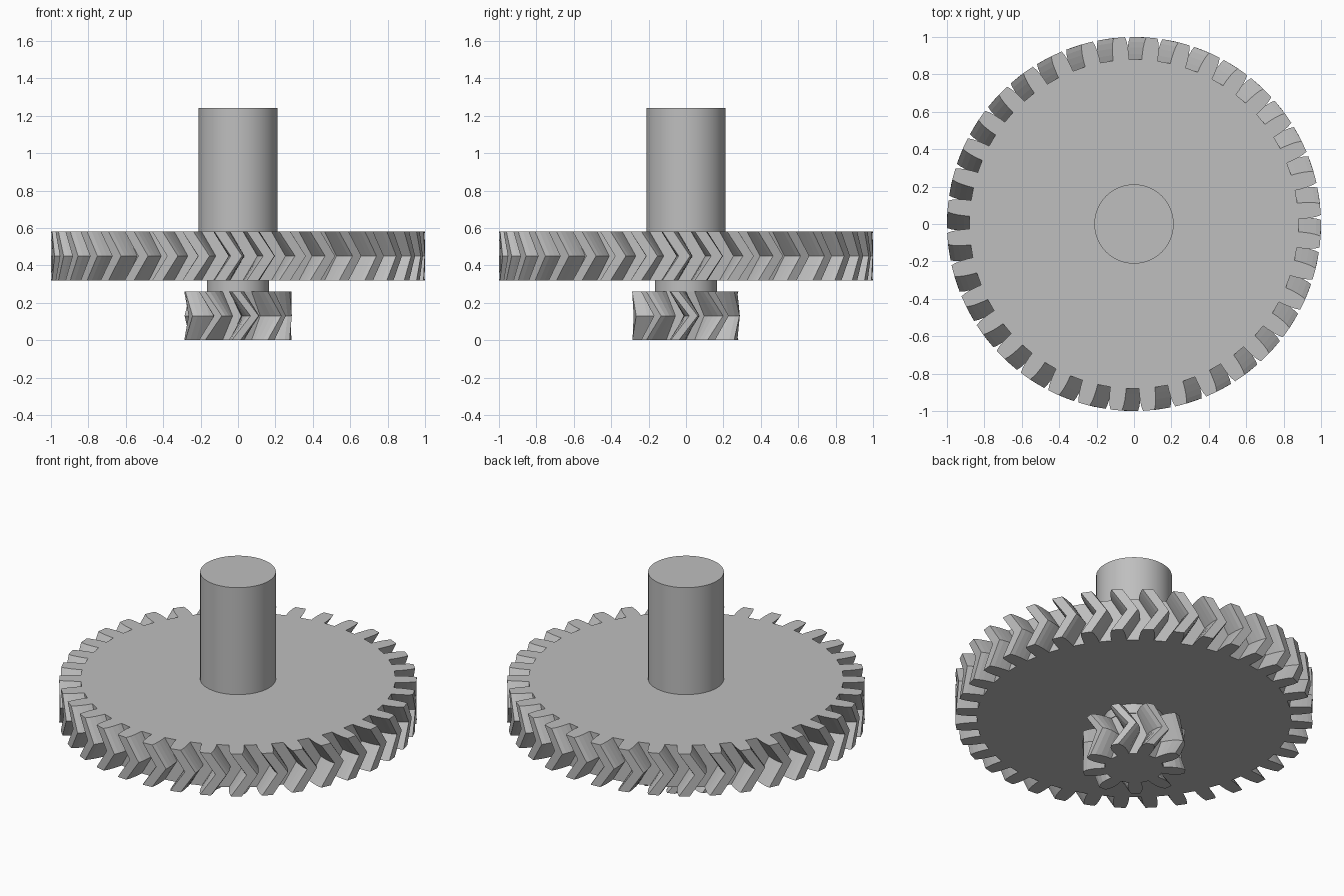
import bpy, bmesh
from math import sin, cos, radians

cube = bpy.data.objects.get("Cube")
if cube:
    bpy.data.objects.remove(cube, do_unlink=True)

grey = bpy.data.materials.new("plain grey")
grey.use_nodes = True
colour = (0.52, 0.52, 0.52, 1)
grey.diffuse_color = colour
grey.node_tree.nodes["Principled BSDF"].inputs["Base Color"].default_value = colour


def herringbone_gear(name, teeth, flank, phase, twist, z0, z1):
    """flank: (radius, half angle) pairs from tooth root to tip."""
    outline = []
    for t in range(teeth):
        centre = phase + t * 360 / teeth
        outline += [(r, centre - a) for r, a in flank]
        outline += [(r, centre + a) for r, a in reversed(flank)]
    bm = bmesh.new()
    layers = []
    # the middle layer is turned, giving the chevron teeth
    for z, turn in ((z0, 0), ((z0 + z1) / 2, twist), (z1, 0)):
        layers.append([bm.verts.new((r * cos(radians(a + turn)), r * sin(radians(a + turn)), z))
                       for r, a in outline])
    n = len(outline)
    for low, high in zip(layers, layers[1:]):
        for i in range(n):
            j = (i + 1) % n
            bm.faces.new((low[i], low[j], high[j], high[i]))
    bm.faces.new(layers[0][::-1])
    bm.faces.new(layers[-1])
    mesh = bpy.data.meshes.new(name)
    bm.to_mesh(mesh)
    bm.free()
    mesh.materials.append(grey)
    gear = bpy.data.objects.new(name, mesh)
    bpy.context.collection.objects.link(gear)
    return gear


def cylinder(name, radius, z0, z1):
    bpy.ops.mesh.primitive_cylinder_add(vertices=48, radius=radius, depth=z1 - z0,
                                        location=(0, 0, (z0 + z1) / 2))
    obj = bpy.context.object
    obj.name = name
    obj.data.materials.append(grey)
    bpy.ops.object.shade_smooth_by_angle(angle=radians(30))
    return obj


# Large wheel
herringbone_gear("large_gear", 36,
                 [(0.88, 2.75), (0.91, 2.7), (0.945, 2.5), (0.975, 2.2), (1.0, 1.75)],
                 4.5, 5, 0.32, 0.58)

# Small pinion below it
herringbone_gear("small_gear", 9,
                 [(0.165, 12), (0.2, 11.5), (0.235, 10), (0.265, 7.5), (0.288, 4.5)],
                 -12, 20, 0, 0.26)

# Neck between the gears, and the shaft on top
cylinder("neck", 0.167, 0.26, 0.32)
cylinder("shaft", 0.212, 0.58, 1.24)
